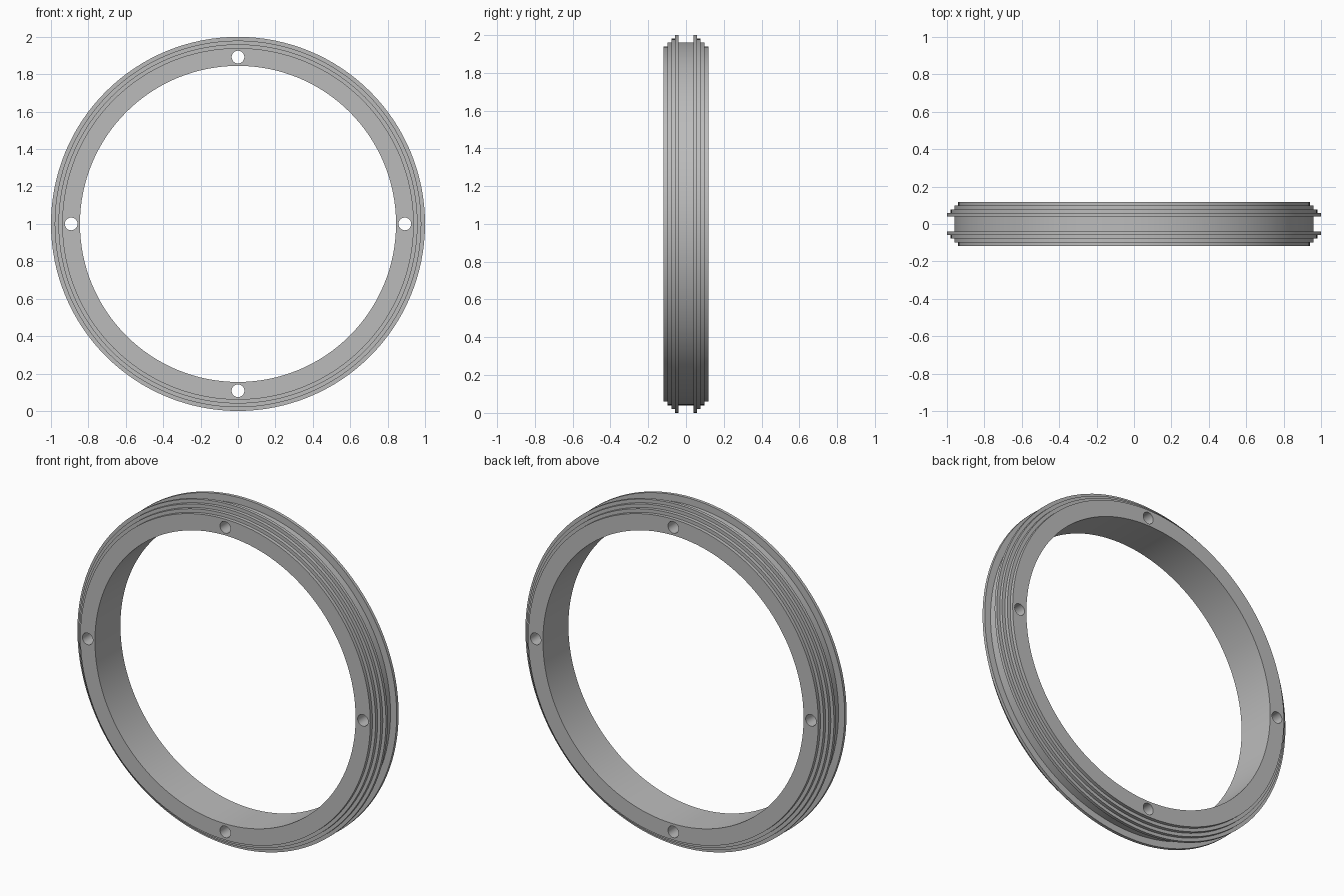
import bpy
import bmesh
import math
from mathutils import Matrix, Vector

SEGMENTS = 128
CENTRE = Vector((0, 0, 1))

default = bpy.data.objects.get("Cube")
if default:
    bpy.data.objects.remove(default, do_unlink=True)

# Single plain grey
grey = bpy.data.materials.new("plain_grey")
grey.use_nodes = True
colour = (0.5, 0.5, 0.5, 1)
grey.diffuse_color = colour
grey.node_tree.nodes["Principled BSDF"].inputs["Base Color"].default_value = colour


def add_object(name, bm):
    bmesh.ops.recalc_face_normals(bm, faces=bm.faces)
    mesh = bpy.data.meshes.new(name)
    bm.to_mesh(mesh)
    bm.free()
    mesh.materials.append(grey)
    obj = bpy.data.objects.new(name, mesh)
    bpy.context.collection.objects.link(obj)
    return obj


# Stepped ring with a central groove: half profile as (radius, y), mirrored
half = [(0.845, 0.118), (0.94, 0.118), (0.94, 0.098), (0.96, 0.098),
        (0.96, 0.078), (0.98, 0.078), (0.98, 0.059), (1.0, 0.059),
        (1.0, 0.041), (0.96, 0.041)]
profile = half + [(r, -y) for r, y in reversed(half)]
bm = bmesh.new()
verts = [bm.verts.new((r, y, 1)) for r, y in profile]
edges = [bm.edges.new((a, b)) for a, b in zip(verts, verts[1:] + verts[:1])]
bmesh.ops.spin(bm, geom=verts + edges, cent=CENTRE, axis=(0, 1, 0),
               angle=math.tau, steps=SEGMENTS, use_merge=True)
bmesh.ops.remove_doubles(bm, verts=bm.verts, dist=0.0001)
ring = add_object("stepped_ring", bm)

# Four through holes, cut with one set of cylinders
bm = bmesh.new()
for i in range(4):
    a = i * math.pi / 2
    place = Matrix.Translation(CENTRE + 0.892 * Vector((math.cos(a), 0, math.sin(a))))
    bmesh.ops.create_cone(bm, cap_ends=True, segments=32, radius1=0.034,
                          radius2=0.034, depth=0.5,
                          matrix=place @ Matrix.Rotation(math.pi / 2, 4, 'X'))
cutter = add_object("hole_cutter", bm)
cutter.hide_render = True

bpy.ops.object.select_all(action='DESELECT')
ring.select_set(True)
bpy.context.view_layer.objects.active = ring
holes = ring.modifiers.new("holes", 'BOOLEAN')
holes.operation = 'DIFFERENCE'
holes.solver = 'EXACT'
holes.object = cutter
bpy.ops.object.modifier_apply(modifier=holes.name)
bpy.data.objects.remove(cutter, do_unlink=True)
bpy.ops.object.shade_smooth_by_angle(angle=math.radians(30))
